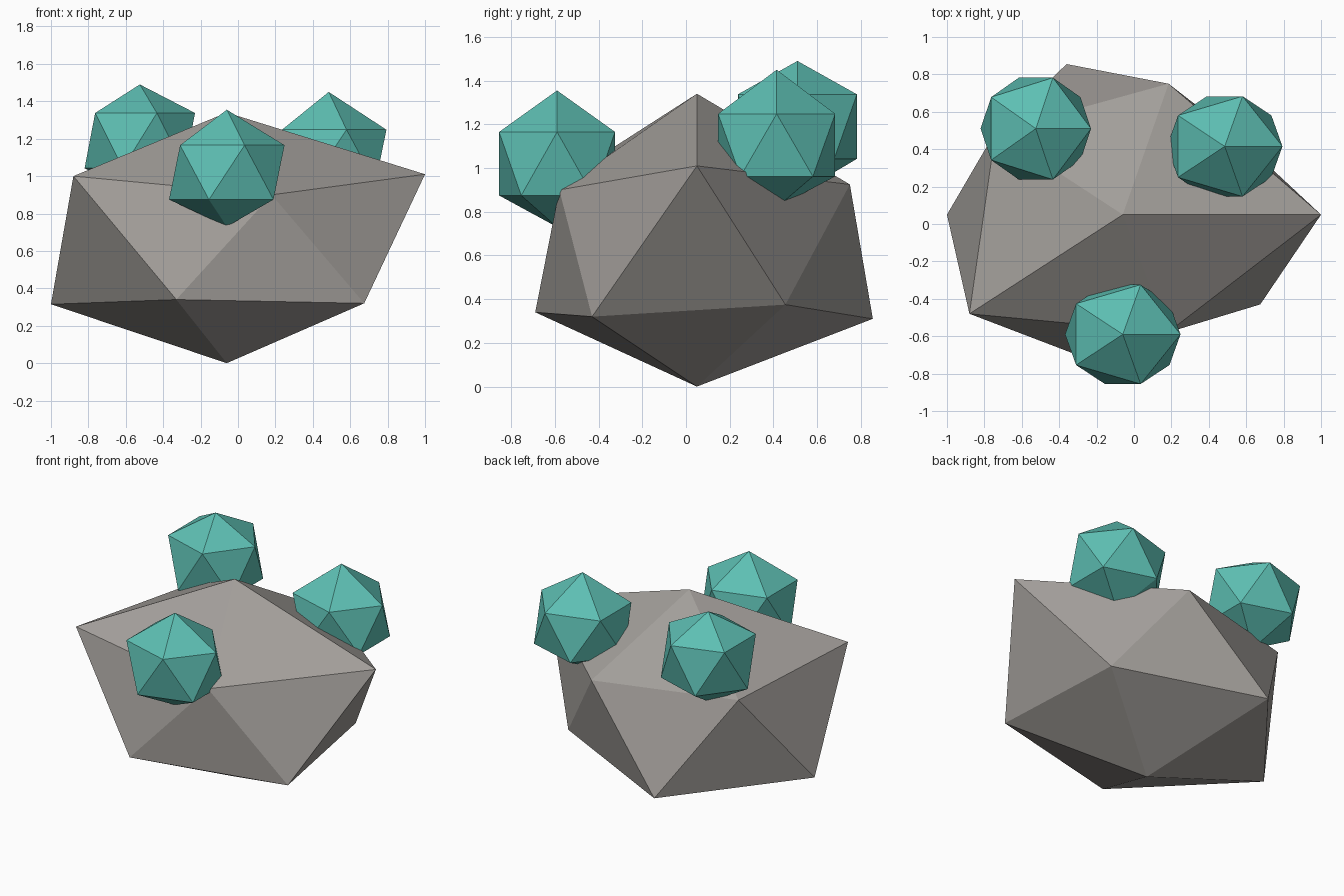
import bpy
from mathutils import Vector

if "Cube" in bpy.data.objects:
    bpy.data.objects.remove(bpy.data.objects["Cube"])


def material(name, rgb):
    mat = bpy.data.materials.new(name)
    mat.diffuse_color = (*rgb, 1)
    mat.use_nodes = True
    mat.node_tree.nodes["Principled BSDF"].inputs["Base Color"].default_value = mat.diffuse_color
    return mat


def icosahedron(name, center, scale, mat):
    """Flat shaded 20-sided solid with the scale baked into the mesh."""
    bpy.ops.mesh.primitive_ico_sphere_add(subdivisions=1, radius=1, location=center)
    obj = bpy.context.object
    obj.name = name
    for v in obj.data.vertices:
        v.co = [c * s for c, s in zip(v.co, scale)]
    obj.data.materials.append(mat)
    bpy.ops.object.shade_flat()
    return obj


stone = material("stone", (0.36, 0.34, 0.32))
teal = material("teal", (0.11, 0.52, 0.45))

# Boulder: an icosahedron whose corners are pushed in and out
# (bottom tip, lower ring, upper ring, top tip)
corners = [
    (-0.06, 0.05, 0.0),
    (0.675, -0.43, 0.32), (-0.33, -0.69, 0.34), (-1.0, 0.05, 0.315),
    (-0.36, 0.855, 0.31), (0.565, 0.455, 0.375),
    (0.18, -0.58, 0.90), (-0.88, -0.48, 1.0), (-0.74, 0.495, 0.94),
    (0.185, 0.75, 0.925), (1.0, 0.05, 1.01),
    (-0.06, 0.05, 1.34),
]
boulder = icosahedron("boulder", (0, 0, 0), (1, 1, 1), stone)
for v, co in zip(boulder.data.vertices, corners):
    v.co = Vector(co)

# Teal crystal lumps: center, scale, height of bottom and top tips
lumps = [
    ("front_lump", (-0.06, -0.59, 1.02), (0.345, 0.312, 0.325), 0.73, 1.355),
    ("left_lump", (-0.525, 0.51, 1.19), (0.33, 0.32, 0.33), 0.88, 1.49),
    ("right_lump", (0.485, 0.415, 1.105), (0.345, 0.315, 0.32), 0.82, 1.45),
]
for name, center, scale, low, high in lumps:
    lump = icosahedron(name, center, scale, teal)
    verts = sorted(lump.data.vertices, key=lambda v: v.co.z)
    verts[0].co.z = low - center[2]
    verts[-1].co.z = high - center[2]
